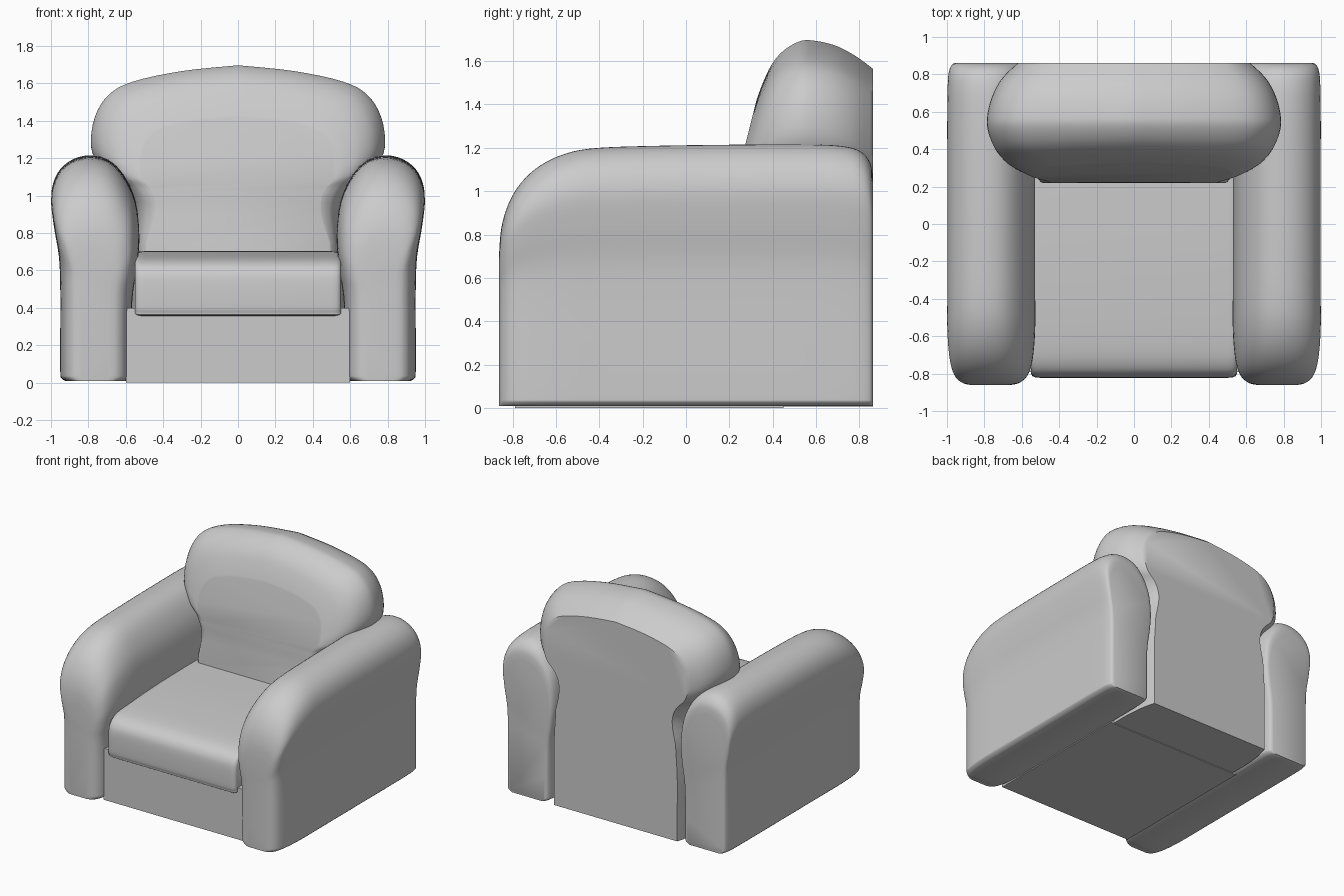
import bpy
import bmesh

if "Cube" in bpy.data.objects:
    bpy.data.objects.remove(bpy.data.objects["Cube"])

GREY = (0.6, 0.6, 0.6, 1)
fabric = bpy.data.materials.new("grey fabric")
fabric.use_nodes = True
fabric.diffuse_color = GREY
fabric.node_tree.nodes["Principled BSDF"].inputs["Base Color"].default_value = GREY


def spline(points, steps=4):
    """Smooth open curve that passes through every point."""
    pts = [points[0]] + points + [points[-1]]
    out = []
    for a, b, c, d in zip(pts, pts[1:], pts[2:], pts[3:]):
        for i in range(steps):
            t = i / steps
            out.append(tuple(
                q + 0.5 * t * (r - p + t * (2*p - 5*q + 4*r - s + t * (3*(q - r) + s - p)))
                for p, q, r, s in zip(a, b, c, d)))
    return out + [points[-1]]


def loft(name, rings):
    """Skin a list of equal closed rings and cap both ends."""
    bm = bmesh.new()
    loops = [[bm.verts.new(p) for p in ring] for ring in rings]
    for a, b in zip(loops, loops[1:]):
        for i in range(len(a)):
            j = (i + 1) % len(a)
            bm.faces.new((a[i], a[j], b[j], b[i]))
    bm.faces.new(loops[0])
    bm.faces.new(loops[-1])
    bmesh.ops.recalc_face_normals(bm, faces=bm.faces[:])
    mesh = bpy.data.meshes.new(name)
    bm.to_mesh(mesh)
    bm.free()
    mesh.materials.append(fabric)
    obj = bpy.data.objects.new(name, mesh)
    bpy.context.collection.objects.link(obj)
    bpy.ops.object.select_all(action="DESELECT")
    obj.select_set(True)
    bpy.context.view_layer.objects.active = obj
    bpy.ops.object.shade_smooth_by_angle(angle=0.75)
    return obj


# Arms: cross-section swept from front to back, (y, width factor, top height)
arm_section = spline([
    (.60, .008), (.575, .025), (.57, .06), (.57, .25), (.565, .45), (.54, .63),
    (.528, .8), (.55, .98), (.61, 1.11), (.69, 1.19), (.79, 1.215), (.89, 1.19),
    (.965, 1.12), (.998, 1.01), (.985, .86), (.957, .68), (.95, .5), (.95, .28),
    (.95, .06), (.945, .025), (.92, .008)])
arm_stations = spline([
    (-.862, .4, .72), (-.852, .62, .83), (-.82, .8, .94), (-.76, .91, 1.04),
    (-.67, .97, 1.12), (-.55, 1, 1.175), (-.4, 1, 1.2), (-.1, 1, 1.21),
    (.3, 1, 1.215), (.6, 1, 1.215), (.74, .99, 1.205), (.81, .965, 1.18),
    (.85, .9, 1.13), (.862, .8, 1.06)])
SHOULDER, AXIS = 0.5, 0.77
for side, label in ((1, "left_arm"), (-1, "right_arm")):
    rings = []
    for y, w, top in arm_stations:
        squash = (top - SHOULDER) / (1.215 - SHOULDER)
        rings.append([(side * (AXIS + (x - AXIS) * w), y,
                       z if z < SHOULDER else SHOULDER + (z - SHOULDER) * squash)
                      for x, z in arm_section])
    loft(label, rings)

# Backrest: front outline swept from front to back, (y, half width, top height)
half = spline([(.57, .006), (.57, .25), (.57, .5), (.555, .75), (.56, .93),
               (.63, 1.05), (.73, 1.14), (.785, 1.26), (.765, 1.42), (.69, 1.54),
               (.56, 1.61), (.3, 1.666), (0, 1.697)])
outline = half + [(-x, z) for x, z in reversed(half[:-1])]
back_stations = spline([
    (.22, .52, 1.42), (.235, .58, 1.5), (.27, .66, 1.585), (.34, .73, 1.645),
    (.45, .775, 1.685), (.56, .787, 1.697), (.68, .76, 1.675), (.78, .705, 1.625),
    (.862, .62, 1.565)])
WIDEST, TOP = 0.787, 1.697
rings = []
for y, wide, top in back_stations:
    ring = []
    for x, z in outline:
        # Pull the edge in fully near the head, only a little between the arms
        rise = min(max((z - .75) / .5, 0), 1)
        inset = (WIDEST - wide) * (.25 + .75 * rise)
        x *= 1 - inset / (WIDEST if z > 1.2 else .57 + .217 * rise)
        if z > 1:
            z = 1 + (z - 1) * (top - 1) / (TOP - 1)
        # Lean the front face backwards
        lean = .25 * max(z - 1, 0) * min(max((.57 - y) / .35, 0), 1)
        ring.append((x, y + lean, z))
    rings.append(ring)
loft("backrest", rings)

# Seat cushion: side profile swept across the width, with softened ends
seat_profile = spline([
    (.4, .355), (0, .355), (-.6, .355), (-.79, .357), (-.815, .375), (-.822, .42),
    (-.82, .54), (-.805, .6), (-.765, .64), (-.68, .667), (-.5, .685),
    (-.2, .7), (.1, .704), (.4, .704)])
rings = []
for x, shrink in ((-.55, .94), (-.543, .975), (-.525, .995), (-.5, 1),
                  (.5, 1), (.525, .995), (.543, .975), (.55, .94)):
    rings.append([(x, -.1 + (y + .1) * (1 - (1 - shrink) * .5), .53 + (z - .53) * shrink)
                  for y, z in seat_profile])
loft("seat_cushion", rings)

# Base under the cushion
loft("seat_base", [[(x, -.79, 0), (x, .45, 0), (x, .45, .4), (x, -.79, .4)]
                   for x in (-.6, .6)])
